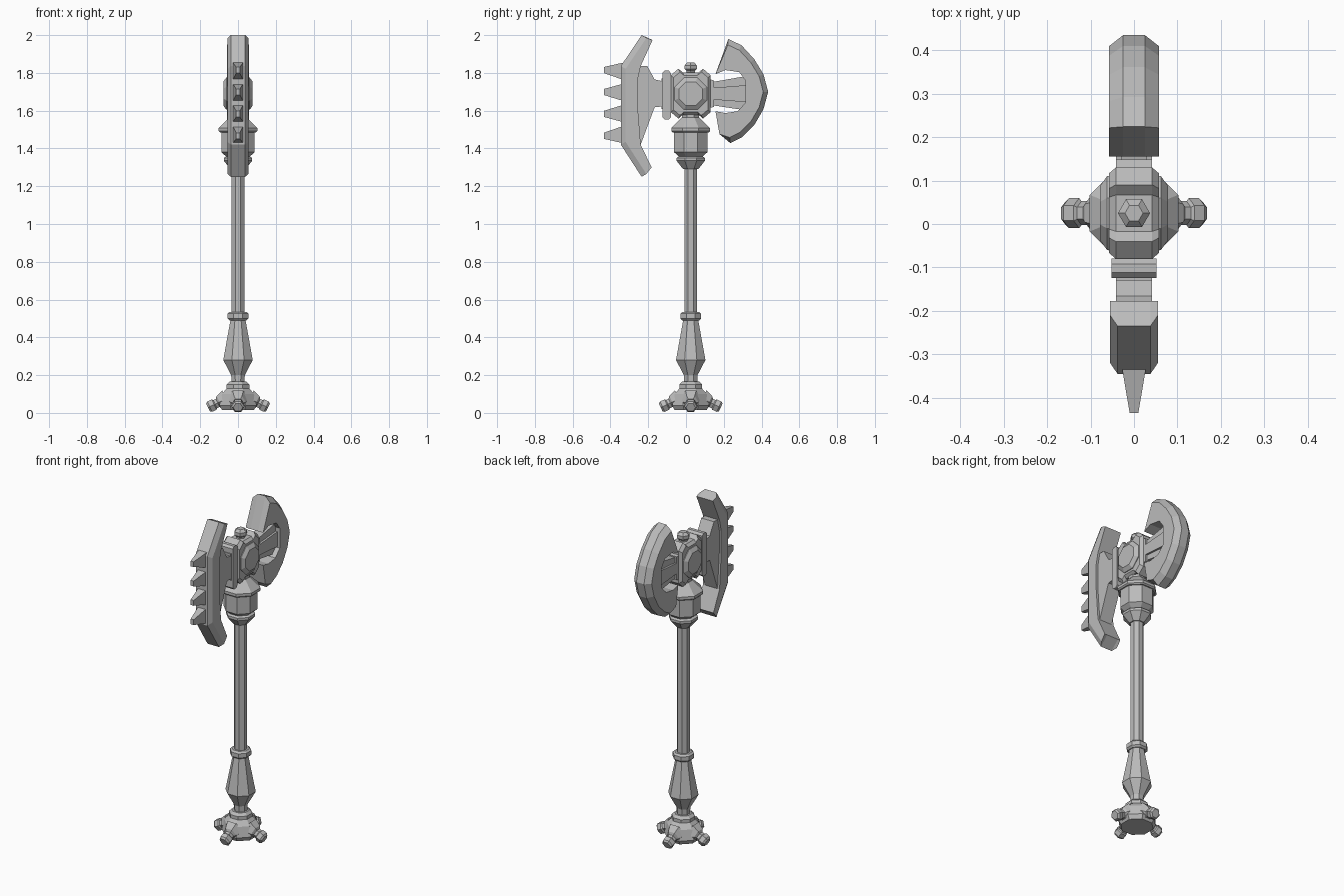
import bpy, bmesh, math
from mathutils import Matrix, Vector

cube = bpy.data.objects.get("Cube")
if cube:
    bpy.data.objects.remove(cube, do_unlink=True)

steel = bpy.data.materials.new("grey_steel")
steel.use_nodes = True
GREY = (0.5, 0.5, 0.5, 1)
steel.diffuse_color = GREY
steel.node_tree.nodes["Principled BSDF"].inputs["Base Color"].default_value = GREY

AXIS_Y = 0.025   # the handle's centre line
HEAD_Z = 1.69


def skin(name, loops):
    """Join equal-length rings of points into a closed solid."""
    bm = bmesh.new()
    rings = [[bm.verts.new(p) for p in ring] for ring in loops]
    n = len(rings[0])
    for a, b in zip(rings, rings[1:]):
        for i in range(n):
            j = (i + 1) % n
            bm.faces.new((a[i], a[j], b[j], b[i]))
    bm.faces.new(rings[0][::-1])
    bm.faces.new(rings[-1])
    bmesh.ops.recalc_face_normals(bm, faces=bm.faces)
    mesh = bpy.data.meshes.new(name)
    bm.to_mesh(mesh)
    bm.free()
    mesh.materials.append(steel)
    obj = bpy.data.objects.new(name, mesh)
    bpy.context.collection.objects.link(obj)
    return obj


def turned(name, profile, sides=8, matrix=None, half_step=True):
    """Turn (radius, height) pairs about z; radius is to the flat sides."""
    matrix = matrix or Matrix.Translation((0, AXIS_Y, 0))
    start = 0.5 if half_step else 0
    loops = []
    for r, h in profile:
        r /= math.cos(math.pi / sides)
        angles = [(i + start) * math.tau / sides for i in range(sides)]
        loops.append([matrix @ Vector((r * math.cos(a), r * math.sin(a), h)) for a in angles])
    return skin(name, loops)


def slab(name, outline, half, edge=None, inner=None):
    """Plate in the yz plane, with an optional bevel from edge to half width."""
    inner = inner or outline
    edge = edge or half * 0.5
    rings = [(-half, inner), (-edge, outline), (edge, outline), (half, inner)]
    return skin(name, [[(x, y, z) for y, z in pts] for x, pts in rings])


def shrink(points, centre, factor):
    return [tuple(c + (p - c) * factor for p, c in zip(pt, centre)) for pt in points]


# Handle
turned("shaft", [(0.034, 0.5), (0.034, 1.33)])
turned("grip_collar", [(0.045, 0.49), (0.055, 0.5), (0.055, 0.525), (0.045, 0.535)])
turned("grip", [(0.034, 0.15), (0.036, 0.2), (0.078, 0.28), (0.04, 0.49)])

# Pommel with four studded arms
turned("pommel_collar", [(0.06, 0.13), (0.06, 0.15), (0.045, 0.165)])
turned("pommel", [(0.085, 0.015), (0.098, 0.04), (0.085, 0.1), (0.055, 0.135)])
for i, side in enumerate(("left", "back", "right", "front")):
    m = (Matrix.Translation((0, AXIS_Y, 0)) @ Matrix.Rotation(i * math.pi / 2, 4, 'Z')
         @ Matrix.Translation((0.139, 0, 0.038)) @ Matrix.Rotation(math.radians(115), 4, 'Y'))
    turned("pommel_arm_" + side, [(0.05, -0.085), (0.036, -0.045), (0.024, -0.035), (0.024, 0)], 6, m)
    turned("pommel_stud_" + side, [(0.022, -0.022), (0.03, -0.014), (0.03, 0.012), (0.022, 0.022)], 6, m)

# Socket under the head
turned("socket_flare", [(0.04, 1.29), (0.075, 1.335), (0.075, 1.35), (0.05, 1.365)])
turned("socket", [(0.06, 1.355), (0.088, 1.38), (0.088, 1.49)])
turned("socket_rim", [(0.095, 1.485), (0.102, 1.492), (0.102, 1.508),
                      (0.045, 1.565), (0.045, 1.62)])

# Head block, notched at each side
quarter = [(0.105, 0.06), (0.105, 0.098), (0.065, 0.132), (0.042, 0.112)]
block = []
for sy, sz in ((1, 1), (-1, 1), (-1, -1), (1, -1)):
    corner = [(AXIS_Y + sy * y, HEAD_Z + sz * z) for y, z in quarter]
    block += corner if sy * sz > 0 else corner[::-1]
slab("head_block", block, 0.058, 0.042, shrink(block, (AXIS_Y, HEAD_Z), 0.87))
turned("top_knob", [(0.022, 1.79), (0.022, 1.81), (0.032, 1.82), (0.032, 1.84), (0.018, 1.855)],
       6, half_step=False)

# Faceted bosses on both sides of the head
for side, sign in (("left", 1), ("right", -1)):
    m = Matrix.Translation((0, AXIS_Y, HEAD_Z)) @ Matrix.Rotation(sign * math.pi / 2, 4, 'Y')
    turned("boss_" + side, [(0.085, 0.03), (0.085, 0.062), (0.063, 0.078)], 8, m)

# Front flange and blade carrier
slab("front_flange", [(-0.112, 1.553), (-0.092, 1.553), (-0.08, 1.565), (-0.08, 1.8),
                      (-0.092, 1.812), (-0.112, 1.812), (-0.124, 1.8), (-0.124, 1.565)], 0.052, 0.045)
slab("front_neck", [(-0.13, 1.61), (-0.06, 1.61), (-0.06, 1.77), (-0.13, 1.77)], 0.042)
slab("blade_carrier", [(-0.27, 1.836), (-0.205, 1.836), (-0.166, 1.765), (-0.12, 1.755),
                       (-0.12, 1.623), (-0.166, 1.618), (-0.24, 1.42), (-0.27, 1.42)], 0.042)

# Spiked front blade
front = [(-0.345, 1.836), (-0.235, 2.0), (-0.177, 1.974), (-0.24, 1.836), (-0.256, 1.765),
         (-0.256, 1.628), (-0.24, 1.42), (-0.182, 1.3), (-0.235, 1.25), (-0.345, 1.42)]
front_in = list(front)
for i in (0, 1, 8, 9):
    y, z = front[i]
    front_in[i] = (y + 0.025, z + (-0.015 if z > 1.6 else 0.015))
slab("front_blade", front, 0.055, 0.038, front_in)
for i in range(4):
    z = 1.473 + i * 0.112
    tip = z + (i - 1.5) * 0.004
    loops = []
    for y, zc, hx, hz in ((-0.335, z, 0.027, 0.045), (-0.435, tip, 0.01, 0.016)):
        loops.append([(a * hx, y, zc + b * hz) for a, b in ((-1, -1), (1, -1), (1, 1), (-1, 1))])
    skin("spike_%d" % (i + 1), loops)

# Crescent back blade
arc = [(0.224, 1.979), (0.293, 1.947), (0.361, 1.873), (0.41, 1.793), (0.435, 1.7),
       (0.41, 1.607), (0.361, 1.523), (0.298, 1.46), (0.235, 1.428)]
notch = [(0.177, 1.476), (0.156, 1.597), (0.208, 1.587), (0.272, 1.597), (0.314, 1.64),
         (0.314, 1.76), (0.282, 1.804), (0.208, 1.815), (0.156, 1.793)]
slab("crescent_blade", arc + notch, 0.058, 0.025, shrink(arc, (0.2, 1.7), 0.89) + notch)

# Arms that carry the crescent
slab("back_neck", [(0.11, 1.61), (0.148, 1.62), (0.148, 1.76), (0.11, 1.77)], 0.042)
slab("back_arm", [(0.13, 1.63), (0.33, 1.6), (0.33, 1.785), (0.13, 1.75)], 0.03)
slab("back_arm_rib", [(0.13, 1.66), (0.32, 1.645), (0.32, 1.735), (0.13, 1.72)], 0.042)
